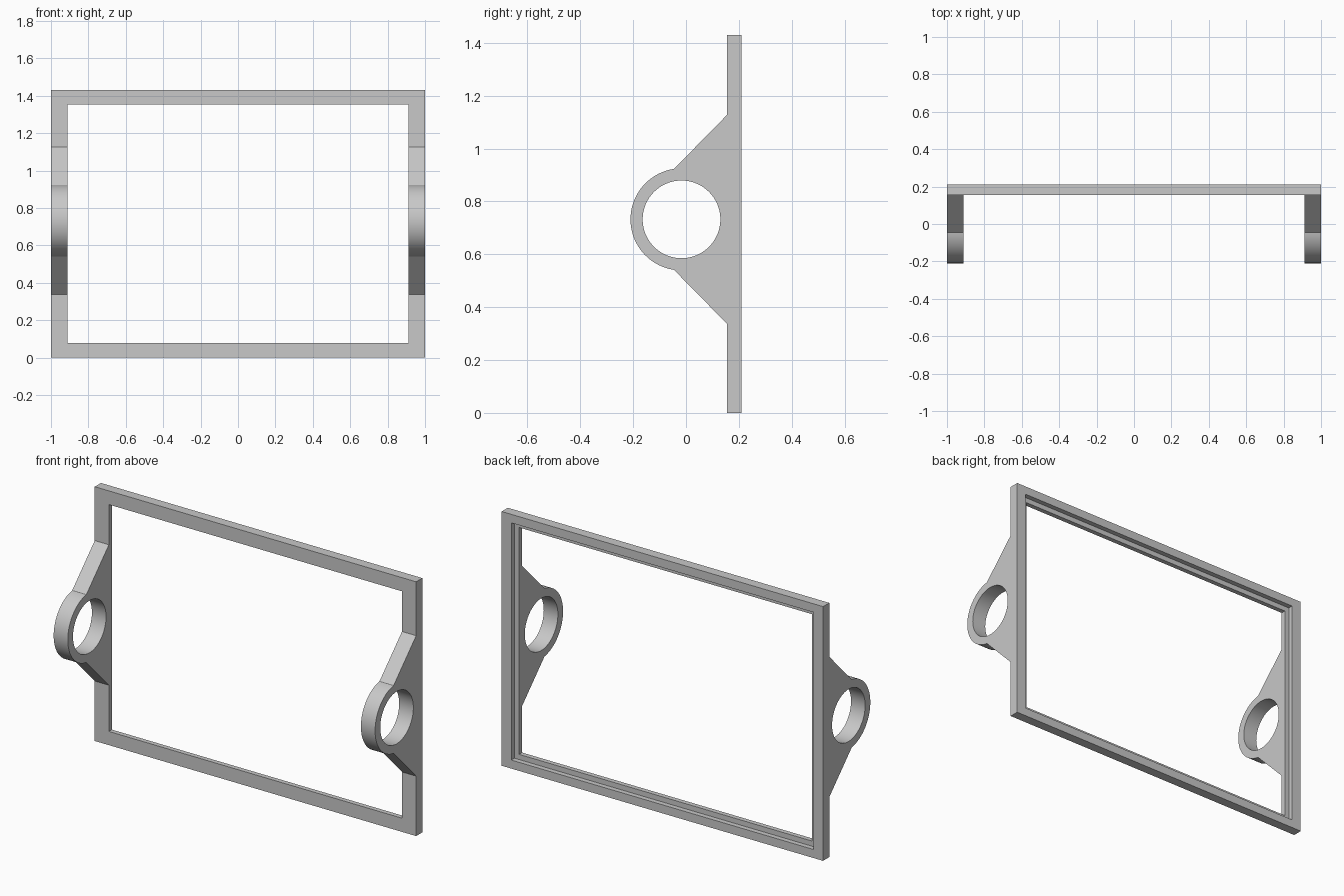
import bpy, bmesh, math
from mathutils import Matrix

cube = bpy.data.objects.get("Cube")
if cube:
    bpy.data.objects.remove(cube, do_unlink=True)

grey = bpy.data.materials.new("plain grey")
grey.use_nodes = True
COLOR = (0.58, 0.58, 0.58, 1)
grey.diffuse_color = COLOR
grey.node_tree.nodes["Principled BSDF"].inputs["Base Color"].default_value = COLOR

WIDTH, HEIGHT = 2.0, 1.43
FRONT, MIDDLE, BACK = 0.155, 0.182, 0.21
INNER_X = 0.912
PIVOT_Y, PIVOT_Z = -0.017, 0.732
RING_OUTER, RING_INNER = 0.193, 0.147


def add_object(name, bm):
    bmesh.ops.recalc_face_normals(bm, faces=bm.faces)
    mesh = bpy.data.meshes.new(name)
    bm.to_mesh(mesh)
    bm.free()
    mesh.materials.append(grey)
    obj = bpy.data.objects.new(name, mesh)
    bpy.context.collection.objects.link(obj)
    return obj


# Rectangular frame: a stepped section carried round four corners
def build_frame():
    section = [(0, 0, FRONT), (0, 0, BACK), (0.06, 0.048, BACK),
               (0.06, 0.048, MIDDLE), (0.088, 0.077, MIDDLE), (0.088, 0.077, FRONT)]
    bm = bmesh.new()
    loops = []
    for inset_x, inset_z, y in section:
        x, low, high = WIDTH / 2 - inset_x, inset_z, HEIGHT - inset_z
        corners = [(-x, low), (x, low), (x, high), (-x, high)]
        loops.append([bm.verts.new((cx, y, cz)) for cx, cz in corners])
    for i, a in enumerate(loops):
        b = loops[(i + 1) % len(loops)]
        for j in range(4):
            k = (j + 1) % 4
            bm.faces.new((a[j], a[k], b[k], b[j]))
    return add_object("frame", bm)


def add_loop(curve, points):
    spline = curve.splines.new("POLY")
    spline.points.add(len(points) - 1)
    for p, (y, z) in zip(spline.points, points):
        p.co = (y, z, 0, 1)
    spline.use_cyclic_u = True


def arc(radius, start, end, steps):
    angles = [start + (end - start) * i / steps for i in range(steps + 1)]
    return [(PIVOT_Y + radius * math.cos(a), PIVOT_Z + radius * math.sin(a)) for a in angles]


# Side bracket: triangular web blending into a pierced ring
def build_bracket(name, centre_x):
    curve = bpy.data.curves.new(name + " profile", "CURVE")
    curve.dimensions = "2D"
    curve.fill_mode = "BOTH"
    curve.extrude = (WIDTH / 2 - INNER_X) / 2
    start = math.radians(98.5)
    outline = [(FRONT, PIVOT_Z + 0.395)]
    outline += arc(RING_OUTER, start, 2 * math.pi - start, 48)
    outline.append((FRONT, PIVOT_Z - 0.395))
    add_loop(curve, outline)
    add_loop(curve, arc(RING_INNER, 0, 2 * math.pi, 72)[:-1])

    helper = bpy.data.objects.new(name + " helper", curve)
    bpy.context.collection.objects.link(helper)
    bpy.context.view_layer.update()
    graph = bpy.context.evaluated_depsgraph_get()
    mesh = bpy.data.meshes.new_from_object(helper.evaluated_get(graph))
    bpy.data.objects.remove(helper, do_unlink=True)

    bm = bmesh.new()
    bm.from_mesh(mesh)
    bpy.data.meshes.remove(mesh)
    bmesh.ops.remove_doubles(bm, verts=bm.verts, dist=0.0002)
    # Stand the flat profile up in the side plane
    upright = Matrix(((0, 0, 1, centre_x), (1, 0, 0, 0), (0, 1, 0, 0), (0, 0, 0, 1)))
    bm.transform(upright)
    for face in bm.faces:
        face.material_index = 0
    obj = add_object(name, bm)
    bpy.ops.object.select_all(action="DESELECT")
    obj.select_set(True)
    bpy.context.view_layer.objects.active = obj
    bpy.ops.object.shade_smooth_by_angle(angle=math.radians(20))


build_frame()
for side, sign in (("left", 1), ("right", -1)):
    build_bracket(side + "_bracket", sign * (WIDTH / 2 + INNER_X) / 2)
